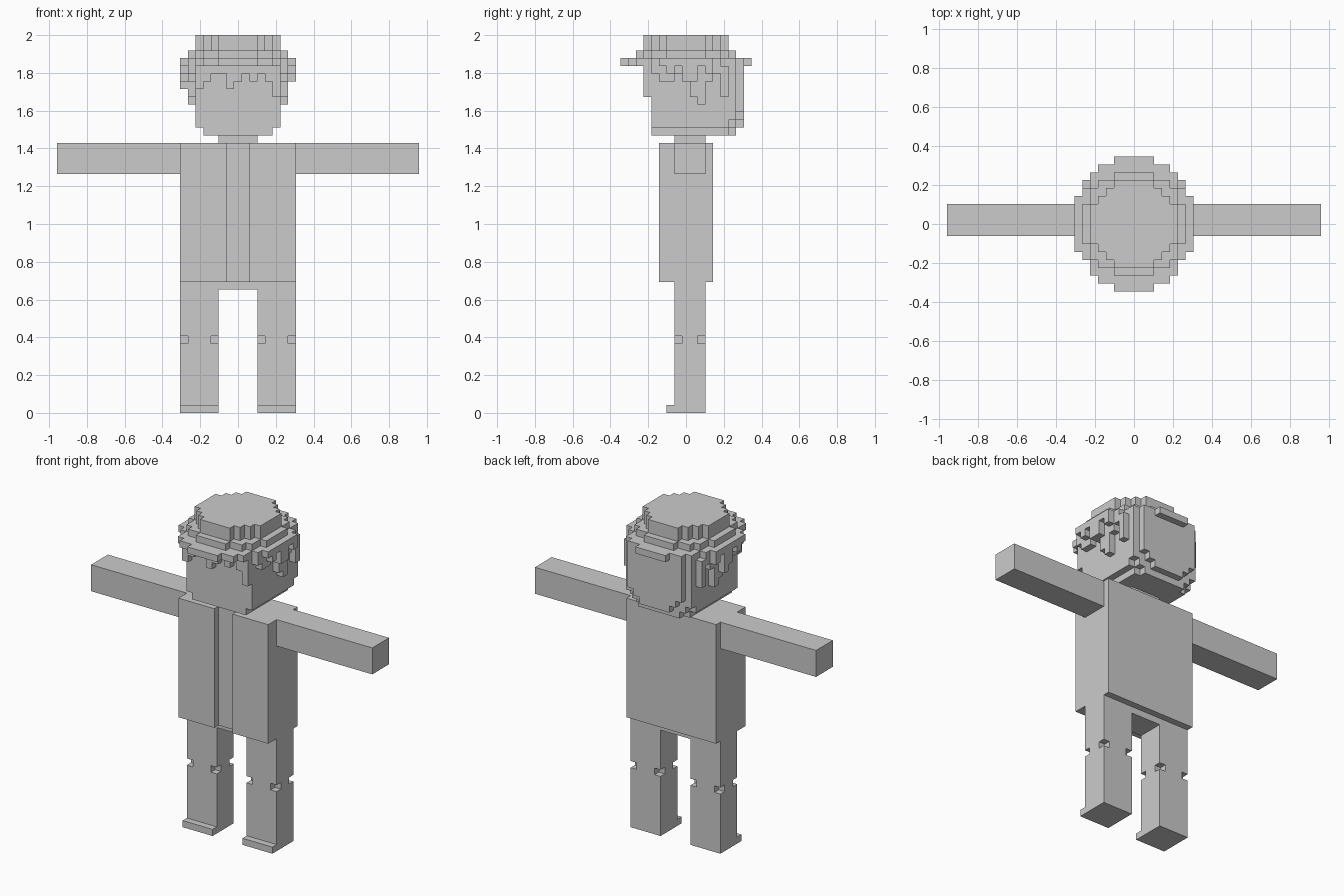
import bpy, bmesh
from mathutils import Vector

if "Cube" in bpy.data.objects:
    bpy.data.objects.remove(bpy.data.objects["Cube"])

U = 2 / 49  # edge of one block

grey = bpy.data.materials.new("plain_grey")
grey.diffuse_color = (0.6, 0.6, 0.6, 1)
grey.use_nodes = True
grey.node_tree.nodes["Principled BSDF"].inputs["Base Color"].default_value = grey.diffuse_color


def block(x0, x1, y0, y1, z0, z1):
    """Cells from first to last index (inclusive in x and y, z1 exclusive)."""
    return {(x, y, z) for x in range(x0, x1 + 1)
            for y in range(y0, y1 + 1) for z in range(z0, z1)}


def disc(half_widths, z0, z1):
    """Round layer: half width in cells for each distance |y| from the middle."""
    cells = set()
    for y, w in enumerate(half_widths):
        cells |= block(-w, w, y, y, z0, z1) | block(-w, w, -y, -y, z0, z1)
    return cells


def build(name, cells):
    """Make one mesh from the outer faces of a set of cells."""
    bm = bmesh.new()
    verts = {}
    for c in cells:
        for axis in range(3):
            for s in (0, 1):
                n = list(c)
                n[axis] += 2 * s - 1
                if tuple(n) in cells:
                    continue
                a, b = (axis + 1) % 3, (axis + 2) % 3
                loop = []
                for da, db in ((0, 0), (1, 0), (1, 1), (0, 1)):
                    p = list(c)
                    p[axis] += s
                    p[a] += da
                    p[b] += db
                    p = tuple(p)
                    if p not in verts:
                        verts[p] = bm.verts.new(Vector((p[0] - .5, p[1] - .5, p[2])) * U)
                    loop.append(verts[p])
                bm.faces.new(loop if s else loop[::-1])
    bmesh.ops.dissolve_limit(bm, angle_limit=0.01, verts=bm.verts[:], edges=bm.edges[:])
    mesh = bpy.data.meshes.new(name)
    bm.to_mesh(mesh)
    bm.free()
    mesh.materials.append(grey)
    obj = bpy.data.objects.new(name, mesh)
    bpy.context.collection.objects.link(obj)
    return obj


# legs with notched knees and a toe strip, and arms held out sideways
for side, s in (("left", -1), ("right", 1)):
    leg = block(3, 7, -1, 2, 0, 16) | block(3, 7, -2, -2, 0, 1)
    leg -= {(x, y, 9) for x in (3, 7) for y in (-1, 2)}
    arm = block(8, 23, -1, 2, 31, 35)
    for part, cells in (("leg", leg), ("arm", arm)):
        build(f"{side}_{part}", {(s * x, y, z) for x, y, z in cells})

# hips, coat with open front, neck
build("hips", block(-7, 7, -1, 2, 16, 17))
build("coat", block(-7, 7, -3, 3, 17, 35) - block(-1, 1, -3, -3, 17, 35))
build("neck", block(-2, 2, -1, 2, 35, 36))

# head
build("head", block(-5, 5, -4, 5, 37, 45) | block(-4, 4, -4, 5, 36, 37))

# hair: ragged fringe, side locks, rounded back
hair = set()
for x, z in zip(range(-5, 6), (42, 43, 44, 44, 42, 43, 44, 43, 44, 43, 41)):
    hair |= block(x, x, -5, -5, z, 45)
for y, z in zip(range(-4, 6), (44, 43, 43, 44, 43, 41, 40, 43, 44, 41)):
    hair |= block(6, 6, y, y, z, 45) | block(-6, -6, y, y, z, 45)
for y, z in ((-2, 44), (0, 43), (1, 43), (3, 44)):
    hair |= block(7, 7, y, y, z, 45) | block(-7, -7, y, y, z - (y == 1), 45)
for z in range(36, 45):
    w = min(5, z - 33)
    hair |= block(-w, w, 6, 6, z, z + 1)
for z in range(37, 45):
    w = min(4, z - 35)
    hair |= block(-w, w, 7, 7, z, z + 1)
build("hair", hair)

# round hat: wide brim, band, crown
build("hat_brim", disc((7, 7, 7, 7, 6, 5, 5, 4, 2), 45, 46))
build("hat_band", disc((6, 6, 6, 5, 5, 4, 2), 46, 47))
build("hat_crown", disc((5, 5, 5, 4, 3, 2), 47, 49))
